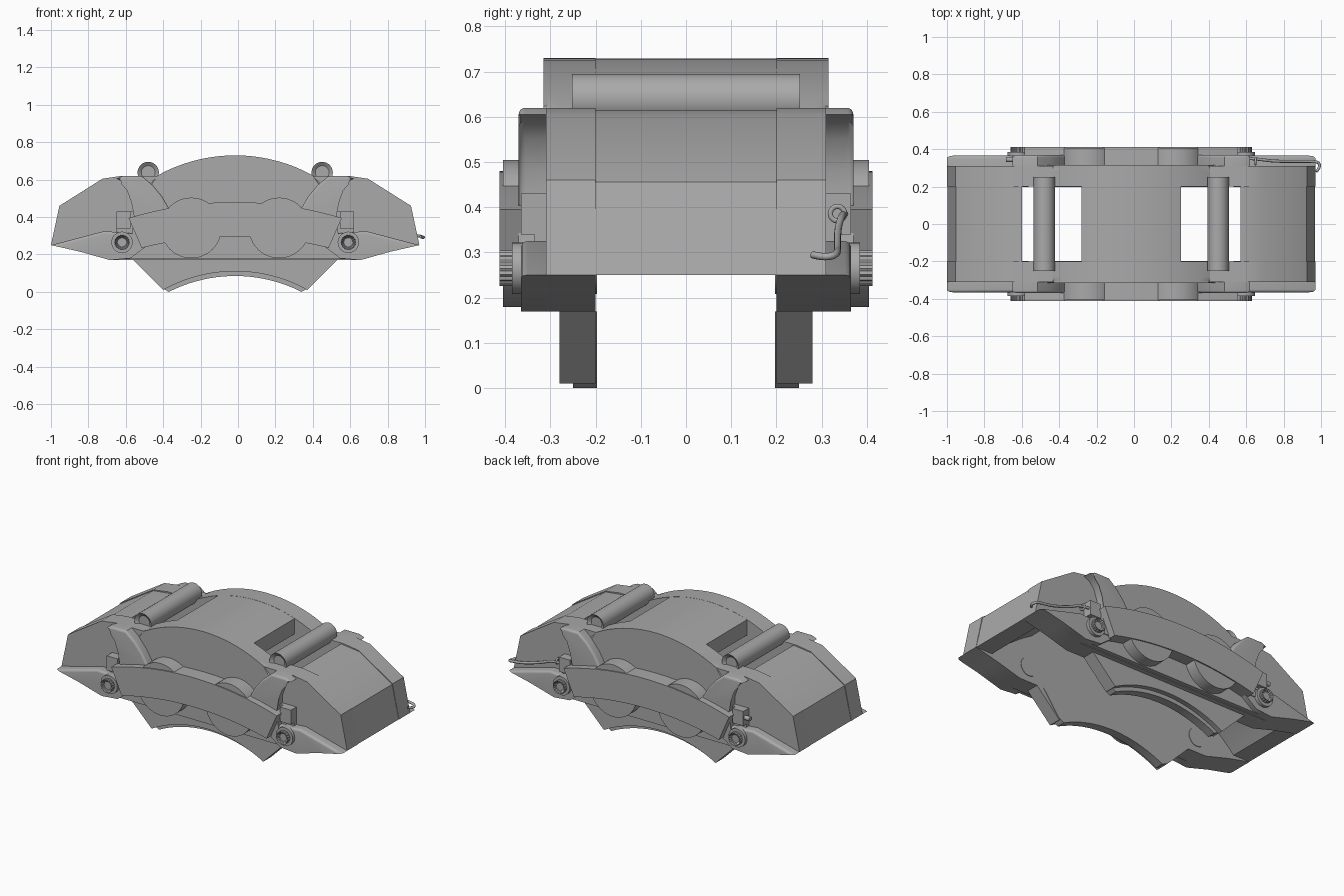
import bpy, bmesh, math
from mathutils import Vector

cube = bpy.data.objects.get("Cube")
if cube:
    bpy.data.objects.remove(cube, do_unlink=True)

CX = -0.015  # the body sits slightly off centre because of the wire clip

grey = bpy.data.materials.new("cast_grey")
grey.use_nodes = True
grey.diffuse_color = (0.4, 0.4, 0.4, 1)
grey.node_tree.nodes["Principled BSDF"].inputs["Base Color"].default_value = (0.4, 0.4, 0.4, 1)


def finish(name, bm):
    bmesh.ops.recalc_face_normals(bm, faces=bm.faces)
    me = bpy.data.meshes.new(name)
    bm.to_mesh(me)
    bm.free()
    me.materials.append(grey)
    ob = bpy.data.objects.new(name, me)
    bpy.context.collection.objects.link(ob)
    bpy.ops.object.select_all(action='DESELECT')
    ob.select_set(True)
    bpy.context.view_layer.objects.active = ob
    bpy.ops.object.shade_smooth_by_angle(angle=math.radians(35))
    return ob


def prism(name, pts, y0, y1, bevel=0, above=-1):
    """Extrude an xz outline from y0 to y1, rounding the y1 rim above a height."""
    bm = bmesh.new()
    a = [bm.verts.new((x + CX, y0, z)) for x, z in pts]
    b = [bm.verts.new((x + CX, y1, z)) for x, z in pts]
    n = len(pts)
    bm.faces.new(a)
    bm.faces.new(b)
    for i in range(n):
        j = (i + 1) % n
        bm.faces.new((a[i], a[j], b[j], b[i]))
    if bevel:
        rim = [e for e in bm.edges if all(abs(v.co.y - y1) < 1e-5 and v.co.z > above for v in e.verts)]
        bmesh.ops.bevel(bm, geom=rim, offset=bevel, segments=5, profile=0.5,
                        affect='EDGES', clamp_overlap=True)
    return finish(name, bm)


def arc(x0, x1, z_mid, half, z_end, n=20):
    """Points on the circle through (0, z_mid) and (+-half, z_end)."""
    d = z_mid - z_end
    r = (half * half + d * d) / (2 * d)
    xs = [x0 + (x1 - x0) * i / n for i in range(n + 1)]
    return [(x, z_mid - r + math.sqrt(r * r - x * x)) for x in xs]


def cylinder(name, x, z, y0, y1, r, sides=32, recess=0, teeth=0):
    """Cylinder along y, optionally with a sunk ring or splined rim."""
    bm = bmesh.new()
    pts = []
    for i in range(sides):
        t = 2 * math.pi * i / sides
        k = r * (1 - teeth * (i % 2))
        pts.append((x + CX + k * math.cos(t), z + k * math.sin(t)))
    caps = [bm.faces.new([bm.verts.new((px, y, pz)) for px, pz in pts]) for y in (y0, y1)]
    bmesh.ops.bridge_loops(bm, edges=bm.edges[:])
    if recess:
        for f in caps:
            bmesh.ops.inset_individual(bm, faces=[f], thickness=r * 0.35)
            step = recess if f.calc_center_median().y < (y0 + y1) / 2 else -recess
            bmesh.ops.translate(bm, verts=f.verts[:], vec=(0, step, 0))
    return finish(name, bm)


def both(half):
    """Complete a right-hand outline with its mirror image."""
    return half + [(-x, z) for x, z in reversed(half)]


def flip(pts, s):
    return [(s * x, z) for x, z in pts]


def wire(name, pts, radius, cyclic=False, kind='NURBS'):
    cu = bpy.data.curves.new(name, 'CURVE')
    cu.dimensions = '3D'
    cu.bevel_depth = radius
    cu.bevel_resolution = 3
    cu.use_fill_caps = True
    sp = cu.splines.new(kind)
    sp.points.add(len(pts) - 1)
    for p, co in zip(sp.points, pts):
        p.co = (*co, 1)
    sp.use_cyclic_u = cyclic
    if kind == 'NURBS':
        sp.order_u = 3
        sp.use_endpoint_u = not cyclic
    cu.materials.append(grey)
    bpy.context.collection.objects.link(bpy.data.objects.new(name, cu))


# Outlines, in xz
end_outer = [(0.985, 0.25), (0.94, 0.46), (0.71, 0.605), (0.61, 0.62)]
wall = both([(0.67, 0.17), (0.83, 0.215)] + end_outer + [(0.42, 0.62)])
arch = arc(0.46, -0.46, 0.73, 0.42, 0.62) + [(-0.46, 0.3), (0.46, 0.3)]
band = arc(0.57, -0.57, 0.48, 0.57, 0.395) + arc(-0.5, 0.5, 0.297, 0.5, 0.235)
pad_plate = arc(-0.385, 0.385, 0.11, 0.385, 0.01) + [(0.545, 0.17), (0.54, 0.2), (-0.54, 0.2), (-0.545, 0.17)]
pad_lining = arc(-0.355, 0.355, 0.085, 0.355, 0) + [(0.39, 0.02), (0.5, 0.17), (-0.5, 0.17), (-0.39, 0.02)]
shelf = both([(0.635, 0.175), (0.635, 0.43), (0.55, 0.43)])
lobe = [(0.635, 0.605), (0.6, 0.62), (0.5, 0.62), (0.44, 0.57), (0.39, 0.51), (0.35, 0.44),
        (0.47, 0.25), (0.56, 0.25), (0.54, 0.4), (0.54, 0.48), (0.565, 0.55), (0.6, 0.59)]
flange = [(0.985, 0.25), (0.7, 0.325), (0.52, 0.31), (0.48, 0.24), (0.56, 0.18), (0.67, 0.17), (0.83, 0.215)]

# Front and back halves
for side, s in (("front", -1), ("back", 1)):
    prism(side + "_body_wall", wall, s * 0.2, s * 0.31)
    prism(side + "_arch", arch, s * 0.2, s * 0.315, 0.035, 0.4)
    prism(side + "_band", band, s * 0.3, s * 0.412)
    prism(side + "_pad_plate", pad_plate, s * 0.2, s * 0.28)
    prism(side + "_pad_lining", pad_lining, s * 0.197, s * 0.25)
    prism(side + "_shelf", shelf, s * 0.28, s * 0.335)
    for end, m in (("right", -1), ("left", 1)):
        tag = side + "_" + end
        prism(tag + "_shoulder", flip(lobe, m), s * 0.29, s * 0.37, 0.03, 0.3)
        prism(tag + "_flange", flip(flange, m), s * 0.3, s * 0.365, 0.015, 0.24)
        block = [(0.635, 0.34), (0.635, 0.43), (0.56, 0.43), (0.56, 0.34)]
        prism(tag + "_bracket", flip(block, m), s * 0.3, s * 0.365)
        cylinder(tag + "_piston_housing", m * 0.235, 0.342, s * 0.28, s * 0.405, 0.162, 48)
        cylinder(tag + "_bolt_boss", m * 0.605, 0.265, s * 0.197, s * 0.385, 0.057)
        cylinder(tag + "_bolt_head", m * 0.605, 0.265, s * 0.38, s * 0.412, 0.04, 36, 0.015, 0.08)

# Bridge over the disc, closed ends and cross pins
prism("centre_bridge", arc(-0.265, 0.265, 0.729, 0.42, 0.619) + arc(0.265, -0.265, 0.62, 0.87, 0.25),
      -0.2, 0.2)
skin = [(0.983, 0.25), (0.937, 0.456), (0.71, 0.6), (0.585, 0.614)] + arc(0.585, 0.87, 0.62, 0.87, 0.25, 10)
for end, m in (("right", -1), ("left", 1)):
    prism(end + "_end_block", flip(skin, m), -0.2, 0.2)
    cylinder(end + "_cross_pin", m * 0.465, 0.638, -0.252, 0.252, 0.057, 32, 0.015)

# Wire clip at the back left, with an eye and a hooked end
wire("wire_clip", [(0.62, 0.35, 0.385), (0.68, 0.345, 0.385), (0.75, 0.335, 0.35), (0.88, 0.335, 0.31),
                   (0.97, 0.335, 0.3), (0.992, 0.325, 0.292), (0.992, 0.3, 0.29), (0.975, 0.28, 0.295)], 0.008)
ring = [Vector((0.65, 0.335 + 0.016 * math.cos(t), 0.386 + 0.016 * math.sin(t)))
        for t in (2 * math.pi * i / 16 for i in range(16))]
wire("wire_eye", ring, 0.006, True, 'POLY')
wire("bracket_stud", [(-0.64, 0.345, 0.385), (-0.685, 0.345, 0.385)], 0.014, False, 'POLY')
